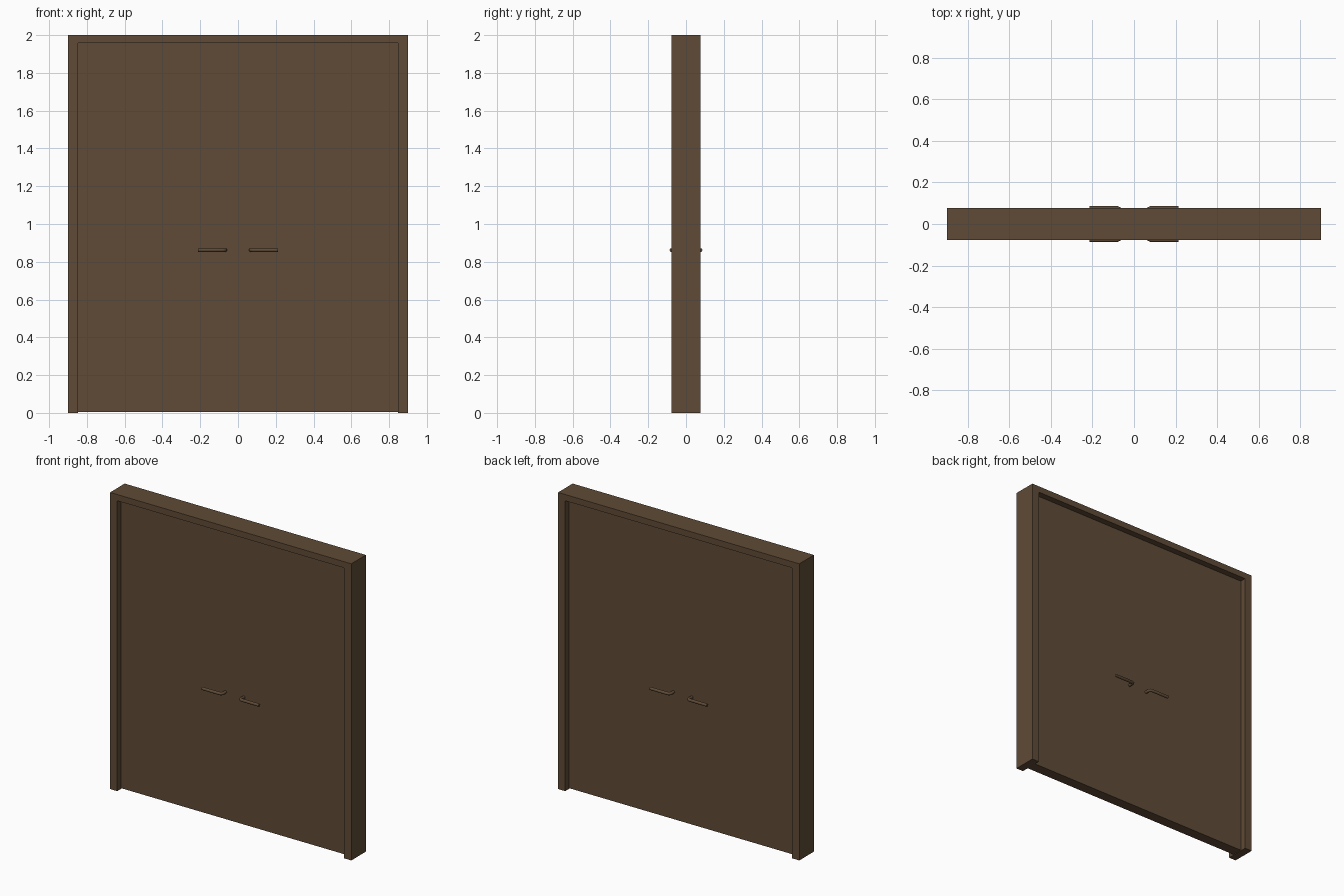
import bpy, bmesh, math
from mathutils import Vector

if "Cube" in bpy.data.objects:
    bpy.data.objects.remove(bpy.data.objects["Cube"])

wood = bpy.data.materials.new("dark brown wood")
wood.diffuse_color = (0.115, 0.070, 0.037, 1)
wood.use_nodes = True
wood.node_tree.nodes["Principled BSDF"].inputs["Base Color"].default_value = wood.diffuse_color


def add_object(name, bm):
    bmesh.ops.recalc_face_normals(bm, faces=bm.faces)
    mesh = bpy.data.meshes.new(name)
    bm.to_mesh(mesh)
    bm.free()
    mesh.materials.append(wood)
    obj = bpy.data.objects.new(name, mesh)
    bpy.context.collection.objects.link(obj)
    return obj


def extrude_profile(name, points, depth):
    """Extrude an x-z outline through y, centred on y = 0."""
    bm = bmesh.new()
    face = bm.faces.new([bm.verts.new((x, -depth / 2, z)) for x, z in points])
    new = bmesh.ops.extrude_face_region(bm, geom=[face])["geom"]
    bmesh.ops.translate(bm, vec=(0, depth, 0),
                        verts=[v for v in new if isinstance(v, bmesh.types.BMVert)])
    return add_object(name, bm)


def handle(name, sx, sy, sides=10, radius=0.010):
    """Bent lever: a spindle out of the door, a soft elbow, then a grip."""
    path = [(0.068, 0.03), (0.068, 0.064), (0.072, 0.073), (0.081, 0.077), (0.213, 0.077)]
    pts = [Vector((sx * x, sy * y, 0.862)) for x, y in path]
    up = Vector((0, 0, 1))
    bm = bmesh.new()
    rings = []
    for i, p in enumerate(pts):
        tangent = (pts[min(i + 1, len(pts) - 1)] - pts[max(i - 1, 0)]).normalized()
        side = tangent.cross(up)
        angles = [2 * math.pi * k / sides for k in range(sides)]
        rings.append([bm.verts.new(p + radius * (math.cos(a) * side + math.sin(a) * up))
                      for a in angles])
    for a, b in zip(rings, rings[1:]):
        for k in range(sides):
            n = (k + 1) % sides
            bm.faces.new((a[k], a[n], b[n], b[k]))
    bm.faces.new(rings[0])
    bm.faces.new(rings[-1])
    obj = add_object(name, bm)
    obj.data.shade_smooth()
    obj.data.set_sharp_from_angle(angle=math.radians(40))


# Frame: two jambs and a lintel in one outline
W, I, H, T = 0.90, 0.847, 2.0, 1.958
extrude_profile("door_frame", [(-W, 0), (-I, 0), (-I, T), (I, T),
                               (I, 0), (W, 0), (W, H), (-W, H)], 0.156)

# Door panel, recessed on both sides
extrude_profile("door_panel", [(-I, 0.004), (I, 0.004), (I, T), (-I, T)], 0.072)

# Lever handles, a pair on each face
for sx, side in ((-1, "left"), (1, "right")):
    for sy, face in ((-1, "front"), (1, "back")):
        handle(f"{side}_{face}_handle", sx, sy)
